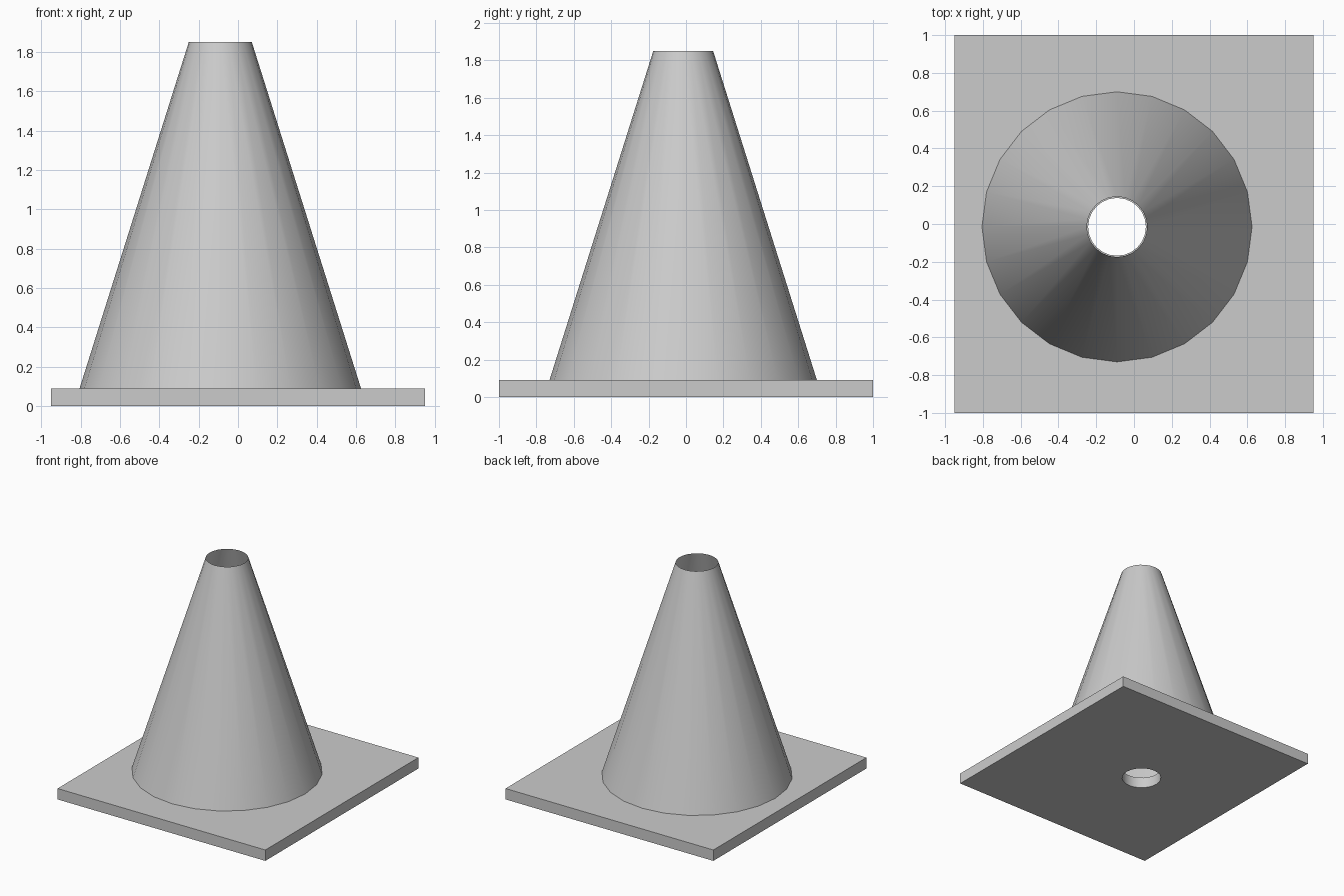
import bpy
import math

# Remove the default cube
cube = bpy.data.objects.get("Cube")
if cube:
    bpy.data.objects.remove(cube, do_unlink=True)

CENTRE_X, CENTRE_Y = -0.09, -0.015
BASE_HEIGHT, TOP = 0.09, 1.85
SIDES = 24

# Single plain grey
GREY = (0.6, 0.6, 0.6, 1.0)
grey = bpy.data.materials.new("plain_grey")
grey.use_nodes = True
grey.diffuse_color = GREY
for node in grey.node_tree.nodes:
    if node.type == 'BSDF_PRINCIPLED':
        node.inputs["Base Color"].default_value = GREY


def round_part(name, bottom_radius, top_radius, z0, z1, cap):
    """Upright cone or cylinder on the off-centre axis."""
    bpy.ops.mesh.primitive_cone_add(
        vertices=SIDES, radius1=bottom_radius, radius2=top_radius,
        depth=z1 - z0, end_fill_type=cap,
        location=(CENTRE_X, CENTRE_Y, (z0 + z1) / 2))
    part = bpy.context.object
    part.name = name
    return part


# Square base plate
bpy.ops.mesh.primitive_cube_add(size=1, location=(0, 0, BASE_HEIGHT / 2))
base = bpy.context.object
base.name = "base_plate"
base.scale = (1.9, 2.0, BASE_HEIGHT)
bpy.ops.object.transform_apply(location=False, rotation=False, scale=True)
base.data.materials.append(grey)

# Round hole through the base, under the open top
cutter = round_part("hole_cutter", 0.153, 0.153, -0.1, 0.2, 'NGON')
cutter.hide_render = True
cutter.data.materials.append(grey)
hole = base.modifiers.new("hole", 'BOOLEAN')
hole.operation = 'DIFFERENCE'
hole.solver = 'EXACT'
hole.object = cutter
bpy.context.view_layer.objects.active = base
bpy.ops.object.modifier_apply(modifier=hole.name)
bpy.data.objects.remove(cutter, do_unlink=True)

# Hollow tapered body, open at both ends
body = round_part("cone_body", 0.715, 0.16, BASE_HEIGHT, TOP, 'NOTHING')
body.data.materials.append(grey)

# Smooth round walls, sharp plate edges
for part in (base, body):
    bpy.ops.object.select_all(action='DESELECT')
    part.select_set(True)
    bpy.context.view_layer.objects.active = part
    bpy.ops.object.shade_smooth_by_angle(angle=math.radians(30))
